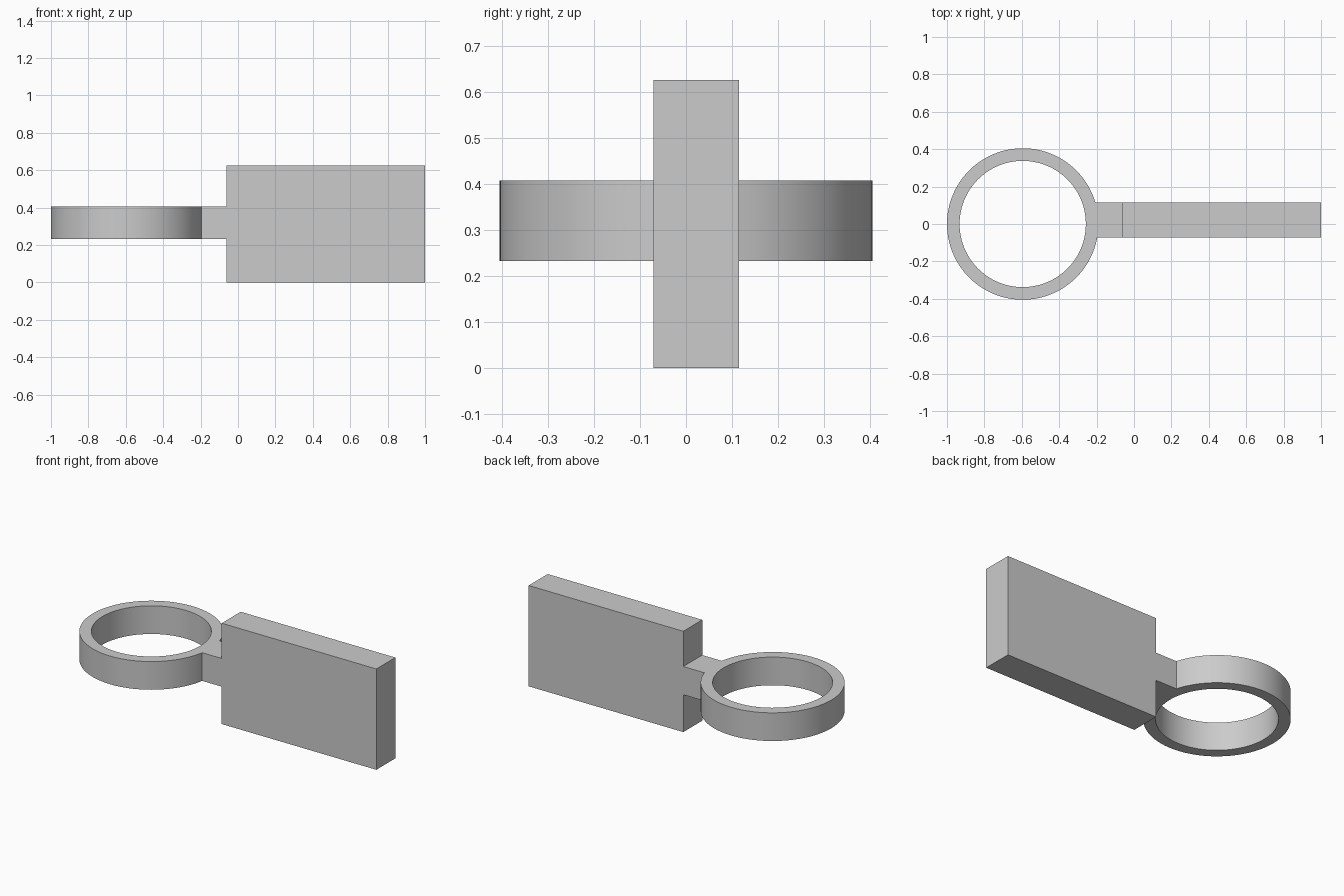
import bpy, bmesh
from math import asin, cos, sin, tau, radians

cube = bpy.data.objects.get("Cube")
if cube:
    bpy.data.objects.remove(cube, do_unlink=True)

grey = bpy.data.materials.new("plain_grey")
grey.use_nodes = True
colour = (0.6, 0.6, 0.6, 1)
grey.diffuse_color = colour
grey.node_tree.nodes["Principled BSDF"].inputs["Base Color"].default_value = colour

PLATE_X, BACK, FRONT = -0.062, 0.115, -0.071
RING_X, OUTER, INNER = -0.595, 0.405, 0.3375
LOW, HIGH = 0.232, 0.407


def arc(radius, start, end, steps):
    return [(RING_X + radius * cos(start + (end - start) * i / steps),
             radius * sin(start + (end - start) * i / steps)) for i in range(steps + 1)]


def prism(name, outlines, bottom, top):
    """Fill closed outlines (inner ones become holes) and extrude upward."""
    bm = bmesh.new()
    edges = []
    for points in outlines:
        verts = [bm.verts.new((x, y, bottom)) for x, y in points]
        edges += [bm.edges.new((v, verts[i - 1])) for i, v in enumerate(verts)]
    bmesh.ops.triangle_fill(bm, edges=edges, use_beauty=True)
    grown = bmesh.ops.extrude_face_region(bm, geom=bm.faces[:], use_keep_orig=True)
    for v in grown["geom"]:
        if isinstance(v, bmesh.types.BMVert):
            v.co.z = top
    bmesh.ops.recalc_face_normals(bm, faces=bm.faces[:])
    mesh = bpy.data.meshes.new(name)
    bm.to_mesh(mesh)
    bm.free()
    mesh.materials.append(grey)
    obj = bpy.data.objects.new(name, mesh)
    bpy.context.collection.objects.link(obj)
    return obj


# Upright rectangular plate
prism("plate", [[(PLATE_X, FRONT), (1, FRONT), (1, BACK), (PLATE_X, BACK)]], 0, 0.626)

# Ring and neck in one outline, with a round hole
outline = arc(OUTER, asin(BACK / OUTER), tau + asin(FRONT / OUTER), 90)
outline += [(PLATE_X, FRONT), (PLATE_X, BACK)]
hole = arc(INNER, 0, tau, 96)[:-1]
ring = prism("ring_with_neck", [outline, hole], LOW, HIGH)

bpy.ops.object.select_all(action="DESELECT")
ring.select_set(True)
bpy.context.view_layer.objects.active = ring
bpy.ops.object.shade_smooth_by_angle(angle=radians(20))
